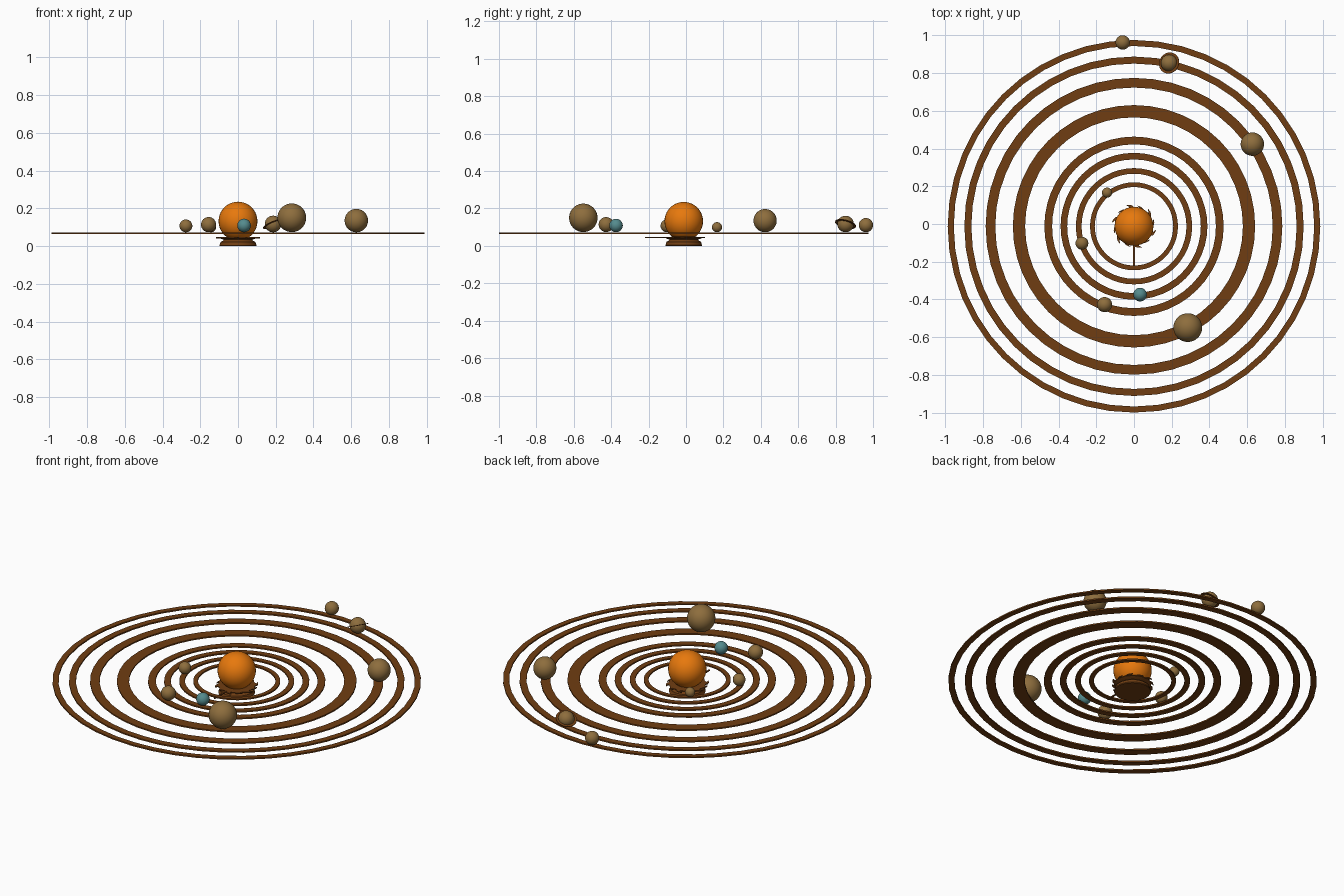
import bpy, bmesh, math
from mathutils import Vector

if "Cube" in bpy.data.objects:
    bpy.data.objects.remove(bpy.data.objects["Cube"])

CY = -0.012          # centre of the system in y
N = 48


def mat(name, col):
    m = bpy.data.materials.new(name)
    m.diffuse_color = (*col, 1)
    m.use_nodes = True
    m.node_tree.nodes["Principled BSDF"].inputs["Base Color"].default_value = m.diffuse_color
    return m


BROWN = mat("dark wood brown", (0.16, 0.047, 0.006))
TAN = mat("planet tan", (0.27, 0.155, 0.047))
ORANGE = mat("sun orange", (0.80, 0.19, 0.004))
TEAL = mat("planet teal", (0.09, 0.26, 0.27))


def finish(name, bm, m, loc, smooth=True):
    bmesh.ops.recalc_face_normals(bm, faces=bm.faces)
    me = bpy.data.meshes.new(name)
    bm.to_mesh(me)
    bm.free()
    me.materials.append(m)
    ob = bpy.data.objects.new(name, me)
    bpy.context.collection.objects.link(ob)
    ob.location = loc
    if smooth:
        bpy.context.view_layer.objects.active = ob
        ob.select_set(True)
        bpy.ops.object.shade_smooth_by_angle(angle=math.radians(35))
        ob.select_set(False)
    return ob


def lathe(name, prof, m, loc, closed=False):
    bm = bmesh.new()
    rows = [[bm.verts.new((r * math.cos(2 * math.pi * i / N), r * math.sin(2 * math.pi * i / N), z))
             for i in range(N)] for r, z in prof]
    count = len(rows) if closed else len(rows) - 1
    for k in range(count):
        a, b = rows[k], rows[(k + 1) % len(rows)]
        for i in range(N):
            j = (i + 1) % N
            bm.faces.new((a[i], a[j], b[j], b[i]))
    if not closed:
        bm.faces.new(rows[0])
        bm.faces.new(rows[-1])
    return finish(name, bm, m, loc)


def flat_ring(name, r0, r1, h, m, loc):
    return lathe(name, [(r0, -h), (r1, -h), (r1, h), (r0, h)], m, loc, True)


def ball(name, r, m, loc):
    bm = bmesh.new()
    bmesh.ops.create_uvsphere(bm, u_segments=32, v_segments=20, radius=r)
    return finish(name, bm, m, loc)


def plate(name, pts, z0, z1, m):
    bm = bmesh.new()
    f = bm.faces.new([bm.verts.new((x, y, z0)) for x, y in pts])
    ext = bmesh.ops.extrude_face_region(bm, geom=[f])
    bmesh.ops.translate(bm, vec=(0, 0, z1 - z0),
                        verts=[v for v in ext["geom"] if isinstance(v, bmesh.types.BMVert)])
    return finish(name, bm, m, (0, CY, 0), False)


# orbit tracks: inner and outer radius
tracks = [(.208, .233), (.278, .308), (.354, .389), (.434, .475),
          (.577, .642), (.735, .786), (.862, .899), (.955, .987)]
for i, (a, b) in enumerate(tracks):
    flat_ring(f"orbit_track_{i + 1}", a, b, .004, BROWN, (0, CY, .067))

# planets resting on the tracks: x, y, z, radius
planets = [(-.143, .166, .100, .027), (-.276, -.102, .107, .034), (.032, -.374, .109, .036),
           (-.156, -.427, .114, .040), (.285, -.549, .150, .076), (.627, .423, .135, .062),
           (.186, .853, .117, .044), (-.060, .962, .111, .038)]
for i, (x, y, z, r) in enumerate(planets):
    ball(f"planet_{i + 1}", r, TEAL if i == 2 else TAN, (x, y, z))

# tilted ring round the seventh planet
band = flat_ring("planet_ring", .044, .057, .002, BROWN, (.186, .853, .117))
band.rotation_euler = Vector((-.42, .26, 1)).to_track_quat('Z', 'Y').to_euler()

# sun
ball("sun", .103, ORANGE, (0, CY, .132))

# turned pedestal
lathe("pedestal", [(.097, 0), (.099, .004), (.095, .010), (.093, .022), (.080, .028),
                   (.076, .034), (.094, .040), (.100, .043), (.100, .047), (.05, .050)],
      BROWN, (0, CY, 0))

# curling flame tips round the pedestal rim
shape = [(.090, -.16), (.101, -.16), (.110, -.08), (.116, .05), (.119, .22),
         (.110, .14), (.105, .08), (.101, .15), (.090, .15)]
for k in range(12):
    a = 2 * math.pi * k / 12 + .15
    s = 1.0 if k % 2 else .6
    pts = []
    for r, t in shape:
        r = r if r < .1 else .1 + (r - .1) * s
        pts.append((r * math.cos(a + t), r * math.sin(a + t)))
    plate(f"flame_{k + 1}", pts, .041, .047, BROWN)

# date pointer towards the front
plate("pointer", [(-.005, -.09), (-.004, -.207), (.004, -.207), (.005, -.09)], .042, .048, BROWN)
